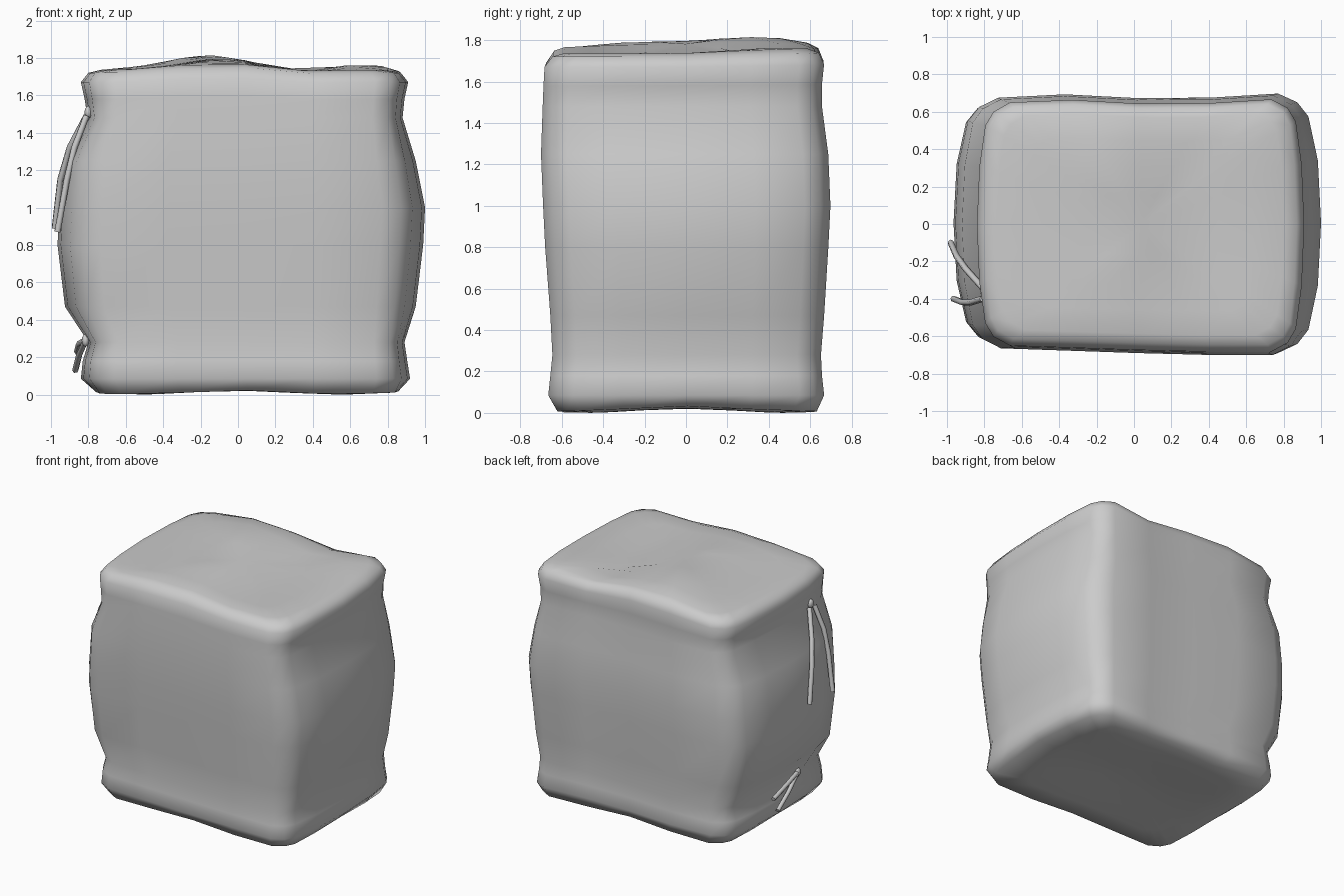
import bpy, bmesh, math

if "Cube" in bpy.data.objects:
    bpy.data.objects.remove(bpy.data.objects["Cube"])

# Plan outline (fractions of half length / half width): one quarter, mirrored round
QUARTER = [(1, 0), (.985, .48), (.95, .82), (.90, .93), (.80, 1), (.42, 1)]
OUTLINE = (QUARTER + [(0, 1)] + [(-x, y) for x, y in QUARTER[:0:-1]]
           + [(-x, -y) for x, y in QUARTER] + [(0, -1)]
           + [(x, -y) for x, y in QUARTER[:0:-1]])

# Levels: z, left, right, front, back (pinched where the ties went round)
LEVELS = [
    (.03, -.77, .87, -.62, .635), (.085, -.84, .92, -.665, .67),
    (.18, -.83, .905, -.655, .66), (.28, -.80, .89, -.645, .655),
    (.47, -.925, .95, -.655, .67), (.80, -.965, .99, -.68, .69),
    (1.0, -.955, 1.0, -.69, .70), (1.25, -.92, .95, -.70, .69),
    (1.48, -.805, .88, -.692, .66), (1.58, -.82, .89, -.688, .66),
    (1.67, -.84, .91, -.683, .67), (1.72, -.80, .87, -.645, .645),
]


def bump(x, y, cx, cy, sx, sy):
    return math.exp(-((x - cx) / sx) ** 2 - ((y - cy) / sy) ** 2)


def top_rise(x, y):
    return (.06 * bump(x, y, -.1, .0, .3, .9) + .035 * bump(x, y, -.25, .42, .3, .3)
            + .03 * bump(x, y, .65, .45, .22, .3) - .02 * bump(x, y, .3, .1, .2, .7))


def underside(x, y):
    return .02 + .01 * (math.cos(math.pi * x / .55) + math.cos(math.pi * y / .5))


def warp(x, y, z):
    # Slightly uneven front and back faces, lumpy top, hollow underside
    if y < 0:
        y *= 1 + .05 * min(0, x - .3)
    else:
        y *= 1 - .05 * bump(x, 0, .2, 0, .35, 1) - .04 * bump(x, 0, -.85, 0, .35, 1)
    if z > 1.5:
        z += top_rise(x, y) * min(1, (z - 1.5) / .2)
    elif z < .06:
        z = underside(x, y)
    return x, y, z


def make_ring(bm, level, s=1.0):
    z, l, r, f, b = level
    cx, cy = (l + r) / 2, (f + b) / 2
    pts = []
    for u, v in OUTLINE:
        half = (r - l) / 2
        if s == 1.0:    # ends bulge less towards the upright corners
            half += (.87 - half) * .4 * v ** 4
        x = cx + u * s * half
        y = cy + v * s * (b - f) / 2
        pts.append(bm.verts.new(warp(x, y, z)))
    return pts


# Bale body: stacked rings with inner rings closing top and bottom
bm = bmesh.new()
stack = ([make_ring(bm, LEVELS[0], s) for s in (.25, .5, .75)]
         + [make_ring(bm, lv) for lv in LEVELS]
         + [make_ring(bm, (1.735,) + LEVELS[-1][1:], s) for s in (.92, .72, .5, .25)])
n = len(OUTLINE)
for a, b in zip(stack, stack[1:]):
    for i in range(n):
        j = (i + 1) % n
        bm.faces.new((a[i], a[j], b[j], b[i]))
for ring, z in ((stack[0], .03), (stack[-1], 1.735)):
    c = bm.verts.new(warp(.04, 0, z))
    for i in range(n):
        bm.faces.new((ring[i], ring[(i + 1) % n], c))
bmesh.ops.recalc_face_normals(bm, faces=bm.faces)
for face in bm.faces:
    face.smooth = True
mesh = bpy.data.meshes.new("bale_body")
bm.to_mesh(mesh)
bm.free()
bpy.context.collection.objects.link(bpy.data.objects.new("bale_body", mesh))


# Loose string ends
def make_string(name, points, radius=.017):
    cu = bpy.data.curves.new(name, 'CURVE')
    cu.dimensions = '3D'
    cu.bevel_depth = radius
    cu.bevel_resolution = 1
    cu.use_fill_caps = True
    sp = cu.splines.new('POLY')
    sp.points.add(len(points) - 1)
    for p, co in zip(sp.points, points):
        p.co = (*co, 1)
    bpy.context.collection.objects.link(bpy.data.objects.new(name, cu))


def make_knot(name, loc):
    bpy.ops.mesh.primitive_uv_sphere_add(segments=8, ring_count=6, radius=.026, location=loc)
    bpy.context.object.name = name
    bpy.context.object.scale = (.8, 1, 1.3)
    bpy.ops.object.shade_smooth()


upper, lower = (-.80, -.37, 1.51), (-.815, -.19, .29)
make_knot("upper_knot", upper)
make_knot("lower_knot", lower)
make_string("upper_string_back", [(-.81, -.34, 1.49), (-.90, -.24, 1.32), (-.95, -.17, 1.15), (-.98, -.10, .89)])
make_string("upper_string_front", [(-.81, -.40, 1.49), (-.875, -.42, 1.32), (-.915, -.42, 1.15), (-.965, -.40, .87)])
make_string("lower_string_long", [lower, (-.85, -.03, .21), (-.87, .13, .13)])
make_string("lower_string_short", [lower, (-.85, 0, .27), (-.86, .17, .23)])
